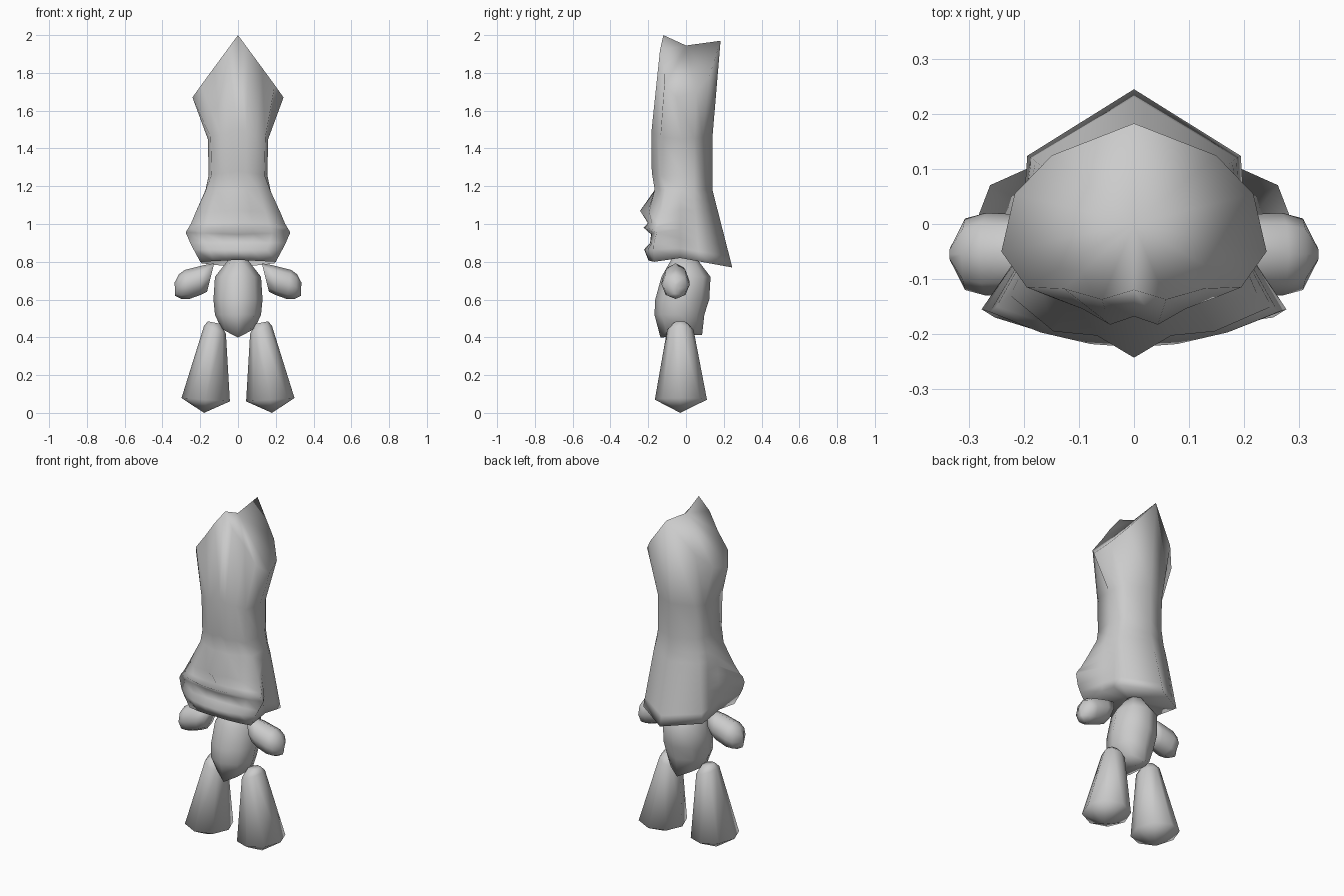
import bpy, bmesh
from math import sin, cos, pi, radians

if "Cube" in bpy.data.objects:
    bpy.data.objects.remove(bpy.data.objects["Cube"])


def finish(name, bm, angle):
    bmesh.ops.remove_doubles(bm, verts=bm.verts, dist=0.0005)
    bmesh.ops.recalc_face_normals(bm, faces=bm.faces)
    me = bpy.data.meshes.new(name)
    bm.to_mesh(me)
    bm.free()
    ob = bpy.data.objects.new(name, me)
    bpy.context.collection.objects.link(ob)
    bpy.ops.object.select_all(action='DESELECT')
    ob.select_set(True)
    bpy.context.view_layer.objects.active = ob
    bpy.ops.object.shade_smooth_by_angle(angle=radians(angle))
    return ob


def loft(name, rings, start=None, end=None, angle=110):
    """Skin closed rings; each end is fanned to a centre point."""
    bm = bmesh.new()
    vs = [[bm.verts.new(p) for p in r] for r in rings]
    n = len(vs[0])
    for a, b in zip(vs, vs[1:]):
        for i in range(n):
            j = (i + 1) % n
            bm.faces.new((a[i], a[j], b[j], b[i]))
    for ring, tip in ((vs[0], start), (vs[-1], end)):
        if tip:
            t = bm.verts.new(tip)
            for i in range(n):
                bm.faces.new((ring[i], ring[(i + 1) % n], t))
        else:
            bm.faces.new(ring)
    return finish(name, bm, angle)


def mirror_ring(half):
    """Half ring from the front centre to the back centre, plus its mirror."""
    return half + [(-x, y, z) for x, y, z in reversed(half[1:-1])]


# Head front: centre y/z, crease push, corner x/y/z
front_rows = [
    (-.12, 2.0, -.018, .195, -.115, 1.735),
    (-.168, 1.5, -.018, .145, -.135, 1.46),
    (-.166, 1.28, -.018, .14, -.135, 1.26),
    (-.16, 1.18, -.01, .17, -.11, 1.18),
    (-.243, 1.07, .03, .225, -.13, 1.06),
    (-.202, 1.005, 0, .25, -.15, 1.0),
    (-.224, .98, 0, .262, -.16, .98),
    (-.185, .945, 0, .277, -.155, .955),
    (-.19, .90, 0, .253, -.17, .90),
    (-.222, .865, 0, .235, -.172, .865),
    (-.2, .81, 0, .2, -.168, .80),
]
# Head back: side x/y/z, back y/z, squareness
back_rows = [
    (.241, -.05, 1.67, .183, 1.97, 0),
    (.16, -.02, 1.45, .14, 1.46, .4),
    (.155, -.02, 1.26, .14, 1.26, .5),
    (.172, -.02, 1.18, .14, 1.18, .5),
]
for i in range(7):
    k = (i + 1) / 7
    back_rows.append((.18 + .02 * k, -.03, 1.18 - .36 * k, .14 + .105 * k, 1.18 - .41 * k, .5 + .5 * k))


def head_ring(front, back):
    yc, zc, push, we, ye, ze = front
    ws, ys, zs, yb, zb, sq = back
    half = [(0, yc, zc)]
    for f, p in ((.3, push), (.65, 0), (1, 0)):
        half.append((we * f, yc + (ye - yc) * f * f + p, zc + (ze - zc) * f))
    half.append((ws, ys, zs))
    for fx, t in ((.9 + .09 * sq, .45 - .09 * sq), (.62 + .35 * sq, .75 - .19 * sq), (0, 1)):
        half.append((ws * fx, ys + (yb - ys) * t, zb + (zs - zb) * (fx if sq == 0 else 1 - t)))
    return mirror_ring(half)


loft("head", [head_ring(f, b) for f, b in zip(front_rows, back_rows)],
     start=(0, 0, 1.945), end=(0, -.03, .835), angle=120)


# Elliptical ring around the z axis, tilted linearly and peaked along x
def oval(cx, cy, z, rx, ry, n=8, slope=0, tilt=0, vee=0):
    pts = []
    for i in range(n):
        a = 2 * pi * i / n
        x, y = rx * cos(a), ry * sin(a)
        pts.append((cx + x, cy + y, z + slope * x + tilt * y + vee * abs(x)))
    return pts


# Body
loft("body", [
    oval(0, -.01, .825, .04, .06),
    oval(0, 0, .72, .122, .13),
    oval(0, -.02, .6, .13, .143),
    oval(0, -.035, .52, .122, .132),
    oval(0, -.025, .405, .09, .11, tilt=.06, vee=.5),
], end=(0, -.025, .41))

# Legs and arms on both sides
for s, side in ((1, "right"), (-1, "left")):
    leg = [
        oval(.125, -.03, .478, .035, .035, slope=.2),
        oval(.122, -.03, .44, .058, .07, slope=.35),
        oval(.171, -.027, .07, .128, .138, slope=.07),
    ]
    loft(side + "_leg", [[(s * x, y, z) for x, y, z in r] for r in leg],
         end=(s * .18, -.03, 0))

    # centre x, centre z, height radius, depth radius, lean of the ring
    arm_rows = [(.145, .717, .075, .06, -.25), (.19, .703, .08, .072, -.15),
                (.27, .68, .077, .075, .15), (.307, .668, .065, .065, .1),
                (.334, .655, .035, .012, .05)]
    arm = []
    for x, z, rz, ry, lean in arm_rows:
        ring = []
        for i in range(8):
            a = 2 * pi * i / 8
            ring.append((s * (x + lean * rz * sin(a)), -.055 + ry * cos(a), z + rz * sin(a)))
        arm.append(ring)
    loft(side + "_arm", arm)
